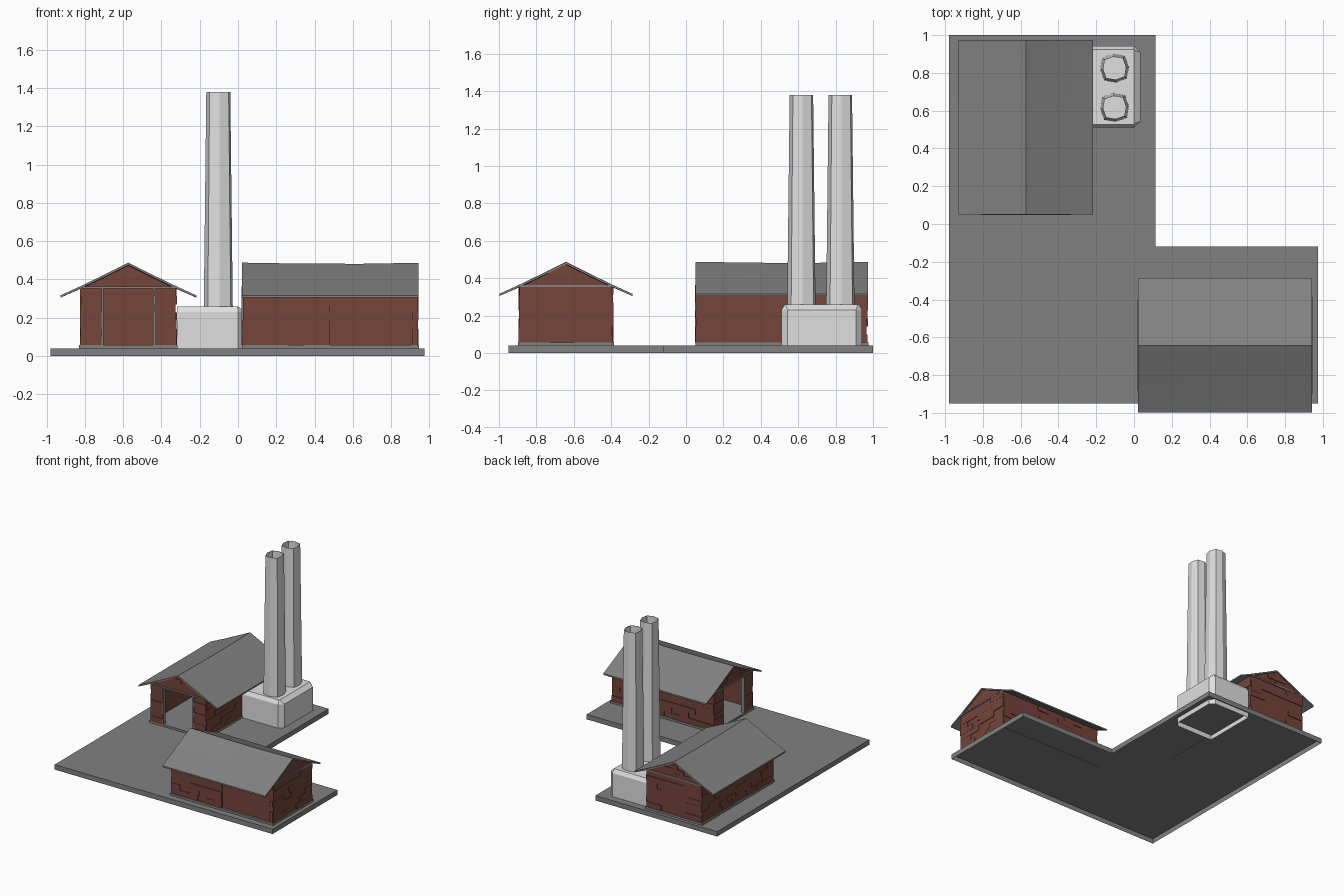
import bpy, bmesh, math, random
from mathutils import Matrix, Vector

if "Cube" in bpy.data.objects:
    bpy.data.objects.remove(bpy.data.objects["Cube"])


def material(name, rgb):
    m = bpy.data.materials.new(name)
    m.diffuse_color = (*rgb, 1)
    m.use_nodes = True
    m.node_tree.nodes["Principled BSDF"].inputs["Base Color"].default_value = m.diffuse_color
    return m


GREY = material("slate grey", (0.22, 0.22, 0.22))
BRICK = material("brick red", (0.178, 0.058, 0.042))
PALE = material("pale concrete", (0.74, 0.74, 0.74))


def finish(bm, name, mat, matrix=Matrix(), smooth=0, recalc=True):
    if recalc:
        bmesh.ops.recalc_face_normals(bm, faces=bm.faces)
    if smooth:
        for f in bm.faces:
            f.smooth = True
        for e in bm.edges:
            e.smooth = e.calc_face_angle(3) < math.radians(smooth)
    me = bpy.data.meshes.new(name)
    bm.to_mesh(me)
    bm.free()
    me.materials.append(mat)
    ob = bpy.data.objects.new(name, me)
    ob.matrix_world = matrix
    bpy.context.collection.objects.link(ob)
    return ob


def box(bm, x0, x1, y0, y1, z0, z1):
    mid = Vector(((x0 + x1) / 2, (y0 + y1) / 2, (z0 + z1) / 2))
    size = Matrix.Diagonal((x1 - x0, y1 - y0, z1 - z0, 1))
    bmesh.ops.create_cube(bm, size=1, matrix=Matrix.Translation(mid) @ size)


def loft(bm, rings, closed=False):
    """Bridge rings of points; closed joins the last ring to the first."""
    vs = [[bm.verts.new(p) for p in r] for r in rings]
    n = len(vs[0])
    pairs = list(zip(vs, vs[1:])) + ([(vs[-1], vs[0])] if closed else [])
    for a, b in pairs:
        for i in range(n):
            j = (i + 1) % n
            bm.faces.new((a[i], a[j], b[j], b[i]))
    return vs


# L-shaped yard slab: top sheet with a skirt, open underneath
bm = bmesh.new()
outline = [(-.98, -.95), (.975, -.95), (.975, -.12), (.113, -.12), (.113, 1), (-.98, 1)]
rings = loft(bm, [[(x, y, z) for x, y in outline] for z in (0, .04)])
bm.faces.new(rings[-1])
finish(bm, "yard_slab", GREY, recalc=False)

# ---- Buildings: u across, v along from the open gable end ----
HALF, LEN, FLOOR, TOP, DOOR = .247, .923, .057, .355, .135
GATE = (.46, .89, .26)  # recessed side panel: start, end, top


def brick_rows(bm, a0, a1, place, rng, z0=FLOOR, z1=TOP, rows=7, keep_out=None):
    """Courses of irregular raised bricks; place() maps (start, end, depth, low, high) to a box."""
    h = (z1 - z0) / rows
    for r in range(rows):
        lo, hi = z0 + r * h, z0 + (r + 1) * h
        gate = keep_out and lo < keep_out[2] - .01
        spans = [(a0, keep_out[0]), (keep_out[1], a1)] if gate else [(a0, a1)]
        for a, end in spans:
            while a < end - .001:
                b = a + rng.uniform(.07, .17)
                if b > end - .05:
                    b = end
                if rng.random() < .55:
                    box(bm, *place(a, b, rng.uniform(.004, .007), lo, hi))
                a = b


def building(prefix, matrix, seed):
    rng = random.Random(seed)
    # floor plinth
    bm = bmesh.new()
    box(bm, -.257, .257, 0, .925, .036, FLOOR)
    finish(bm, prefix + "_plinth", GREY, matrix)

    # walls with an open doorway and a side recess, and the two gables
    bm = bmesh.new()
    t, v0, v1 = .012, .007, LEN - .007
    box(bm, -HALF, -HALF + t, v0, v1, FLOOR, TOP)
    box(bm, HALF - t, HALF, v0, GATE[0], FLOOR, TOP)
    box(bm, HALF - t, HALF, GATE[0], GATE[1], GATE[2], TOP)
    box(bm, HALF - t, HALF, GATE[1], v1, FLOOR, TOP)
    box(bm, -HALF + t, HALF - t, v1 - t, v1, FLOOR, TOP)
    box(bm, -HALF + t, -DOOR, v0, v0 + t, FLOOR, TOP)
    box(bm, DOOR, HALF - t, v0, v0 + t, FLOOR, TOP)
    tri = [(-HALF, .352), (HALF, .352), (.12, .414), (0, .474), (-.12, .414)]
    for v in (v0, v1 - t):
        for r in loft(bm, [[(u, w, z) for u, z in tri] for w in (v, v + t)]):
            bm.faces.new(r)
    finish(bm, prefix + "_walls", BRICK, matrix)

    # raised bricks
    bm = bmesh.new()

    def front(a, b, d, lo, hi): return a, b, v0 - d, v0 + .002, lo, hi
    def rear(a, b, d, lo, hi): return a, b, v1 - .002, v1 + d, lo, hi
    def left(a, b, d, lo, hi): return -HALF - d, -HALF + .002, a, b, lo, hi
    def right(a, b, d, lo, hi): return HALF - .002, HALF + d, a, b, lo, hi
    brick_rows(bm, -HALF, -DOOR, front, rng)
    brick_rows(bm, DOOR, HALF, front, rng)
    brick_rows(bm, -HALF, HALF, rear, rng)
    brick_rows(bm, v0, v1, left, rng)
    brick_rows(bm, v0, v1, right, rng, keep_out=GATE)
    for face in (front, rear):
        for lo, w in ((.362, .15), (.396, .085), (.428, .028)):
            brick_rows(bm, -w, w, face, rng, lo, lo + .032, 1)
    finish(bm, prefix + "_bricks", BRICK, matrix)

    # plain recessed side panel
    bm = bmesh.new()
    box(bm, HALF - .012, HALF - .006, GATE[0], GATE[1], FLOOR, GATE[2])
    finish(bm, prefix + "_side_panel", BRICK, matrix)

    # door posts and tie beams
    bm = bmesh.new()
    for s in (-1, 1):
        box(bm, s * DOOR - .005, s * DOOR + .005, -.002, .025, FLOOR, TOP)
    box(bm, -.24, .24, -.003, .025, .352, .363)
    box(bm, -.24, .24, LEN - .02, LEN + .001, .352, .363)
    finish(bm, prefix + "_door_frame", GREY, matrix)

    # gently flared roof sheet with a slightly sagging ridge
    half = [(.355, .317), (.25, .365), (.12, .428), (0, .488)]
    prof = half + [(-u, z) for u, z in half[-2::-1]]
    prof += [(u, z - .012) for u, z in reversed(prof)]
    bm = bmesh.new()
    sag = ((0, 0), (.31, .005), (.62, .006), (LEN, .001))
    rings = loft(bm, [[(u, v, z - s * (1 - abs(u) / .355)) for u, z in prof] for v, s in sag])
    for r in (rings[0], rings[-1]):
        n = len(r)
        for i in range(n // 2 - 1):
            bm.faces.new((r[i], r[i + 1], r[n - 2 - i], r[n - 1 - i]))
    finish(bm, prefix + "_roof", GREY, matrix, smooth=20)


building("rear_shed", Matrix.Translation((-.573, .05, 0)), 3)
building("front_shed", Matrix.Translation((.02, -.642, 0)) @ Matrix.Rotation(-math.pi / 2, 4, 'Z'), 8)

# ---- Chimney base: open-bottomed block with chamfered corners and top ----
bm = bmesh.new()


def base_ring(ix, iy, c, z):
    x0, x1, y0, y1 = -.32, .035 - ix, .51 + iy, .942 - iy
    return [(x0, y0, z), (x1 - c, y0, z), (x1, y0 + c, z),
            (x1, y1 - c, z), (x1 - c, y1, z), (x0, y1, z)]


rings = loft(bm, [base_ring(0, 0, .034, 0), base_ring(0, 0, .034, .23), base_ring(.034, .018, .004, .26)])
bm.faces.new(rings[-1])
finish(bm, "chimney_base", PALE, recalc=False)


# ---- Tapered hollow chimneys: eight sides, bowed-square section ----
def section(cx, cy, r, z):
    pts = []
    for k in range(8):
        a, rr = math.radians(5 + 45 * k), r * (1.12 if k % 2 else 1)
        pts.append((cx + rr * math.cos(a), cy + rr * math.sin(a), z))
    return pts


for name, cy in (("front_chimney", .617), ("rear_chimney", .825)):
    bm = bmesh.new()
    levels = ((.076, .255), (.063, 1.38), (.060, 1.38), (.073, .255))
    loft(bm, [section(-.103, cy, r, z) for r, z in levels], closed=True)
    finish(bm, name, PALE)
